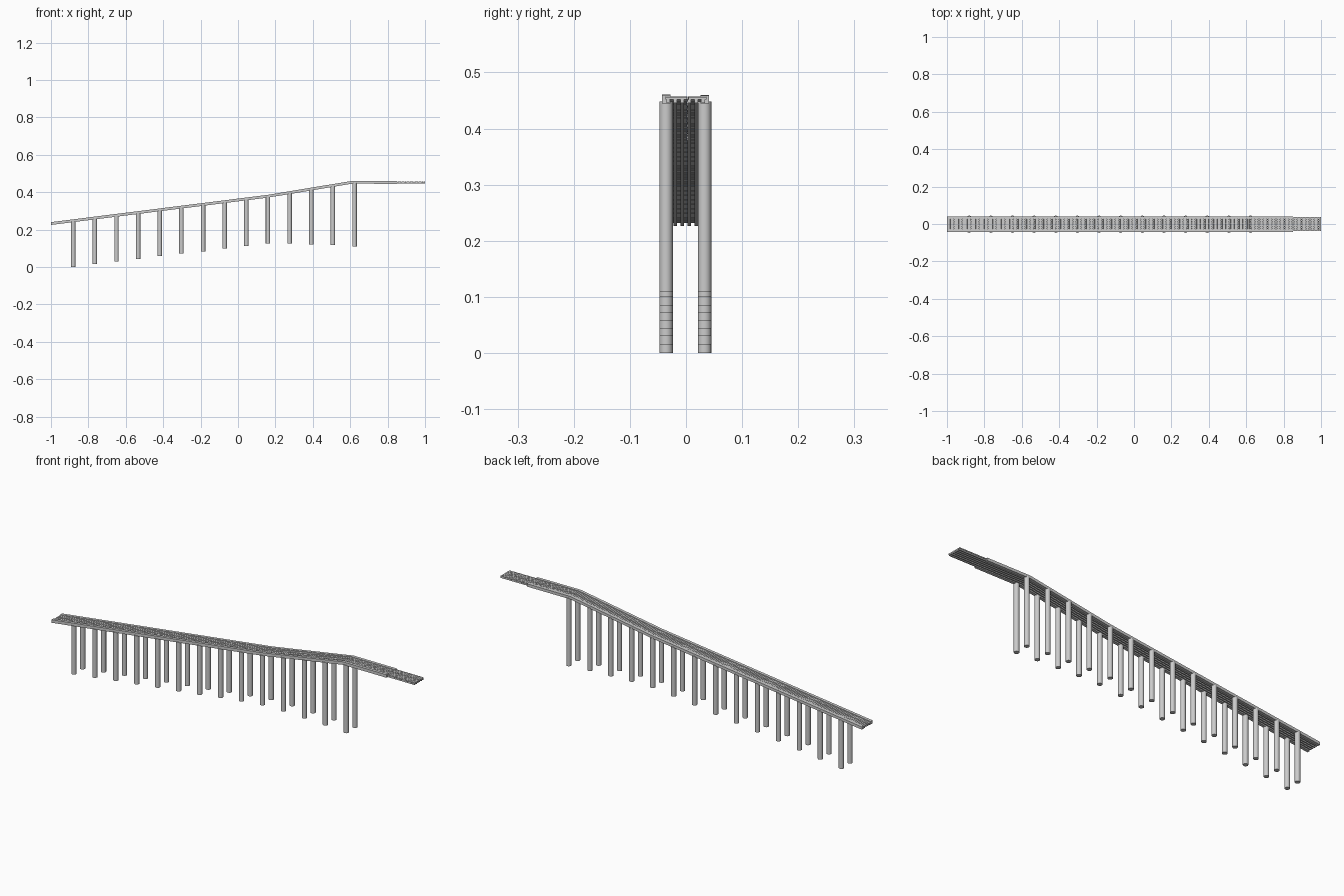
import bpy, bmesh, math, random
from mathutils import Matrix, Vector

if "Cube" in bpy.data.objects:
    bpy.data.objects.remove(bpy.data.objects["Cube"])

random.seed(4)
# Side profile of the walkway centre line (x, z)
PATH = [(-1.0, 0.232), (0.16, 0.378), (0.61, 0.4525), (1.0, 0.4515)]


def height(x):
    for (x0, z0), (x1, z1) in zip(PATH, PATH[1:]):
        if x <= x1:
            return z0 + (z1 - z0) * (x - x0) / (x1 - x0)
    return PATH[-1][1]


def slope(x):
    for (x0, z0), (x1, z1) in zip(PATH, PATH[1:]):
        if x <= x1:
            return math.atan2(z1 - z0, x1 - x0)
    return 0.0


def finish(name, bm):
    bmesh.ops.recalc_face_normals(bm, faces=bm.faces)
    me = bpy.data.meshes.new(name)
    bm.to_mesh(me)
    bm.free()
    ob = bpy.data.objects.new(name, me)
    bpy.context.collection.objects.link(ob)
    return ob


def beam(name, y0, y1, low, high, x_end):
    """Rectangular beam following the walkway profile."""
    bm = bmesh.new()
    xs = [p[0] for p in PATH if p[0] < x_end] + [x_end]
    rings = []
    for x in xs:
        z = height(x)
        rings.append([bm.verts.new((x, y, z + d)) for y, d in
                      ((y0, low), (y1, low), (y1, high), (y0, high))])
    for a, b in zip(rings, rings[1:]):
        for i in range(4):
            j = (i + 1) % 4
            bm.faces.new((a[i], a[j], b[j], b[i]))
    bm.faces.new(rings[0])
    bm.faces.new(rings[-1])
    return finish(name, bm)


# Raised kerbs, stopping short of the far end
beam("front_kerb", -0.043, -0.028, -0.007, 0.008, 0.85)
beam("back_kerb", 0.026, 0.041, -0.007, 0.007, 0.85)

# Stringers under the boards
for i in range(6):
    y = -0.032 + i * 0.0126
    beam(f"stringer_{i + 1}", y - 0.003, y + 0.003, -0.006, 0.0, 1.0)

# Narrow cross boards in two staggered halves
bm = bmesh.new()
count = 220
pitch = 2.0 / count
for i in range(count):
    x = -1 + (i + 0.5) * pitch
    split = (-0.005 if x < 0.16 else 0.003) + random.uniform(-0.0005, 0.0005)
    for y0, y1 in ((-0.0365, split - 0.001), (split + 0.001, 0.0365)):
        m = (Matrix.Translation((x, (y0 + y1) / 2, height(x) + 0.0025))
             @ Matrix.Rotation(-slope(x), 4, 'Y')
             @ Matrix.Diagonal((pitch * 0.85, y1 - y0, 0.005, 1)))
        bmesh.ops.create_cube(bm, size=1, matrix=m)
finish("deck_boards", bm)

# Paired round piles
BOTTOMS = [0.0, 0.015, 0.03, 0.044, 0.058, 0.071, 0.084,
           0.1, 0.113, 0.125, 0.125, 0.121, 0.117, 0.11]
for side, y in (("front", -0.0355), ("back", 0.033)):
    bm = bmesh.new()
    for i, z0 in enumerate(BOTTOMS):
        x = -0.881 + i * 0.1157
        z1 = height(x) - 0.004
        bmesh.ops.create_cone(bm, cap_ends=True, segments=20, radius1=0.012,
                              radius2=0.012, depth=z1 - z0,
                              matrix=Matrix.Translation((x, y, (z0 + z1) / 2)))
    ob = finish(side + "_piles", bm)
    bpy.context.view_layer.objects.active = ob
    bpy.ops.object.select_all(action='DESELECT')
    ob.select_set(True)
    bpy.ops.object.shade_smooth_by_angle(angle=math.radians(35))
